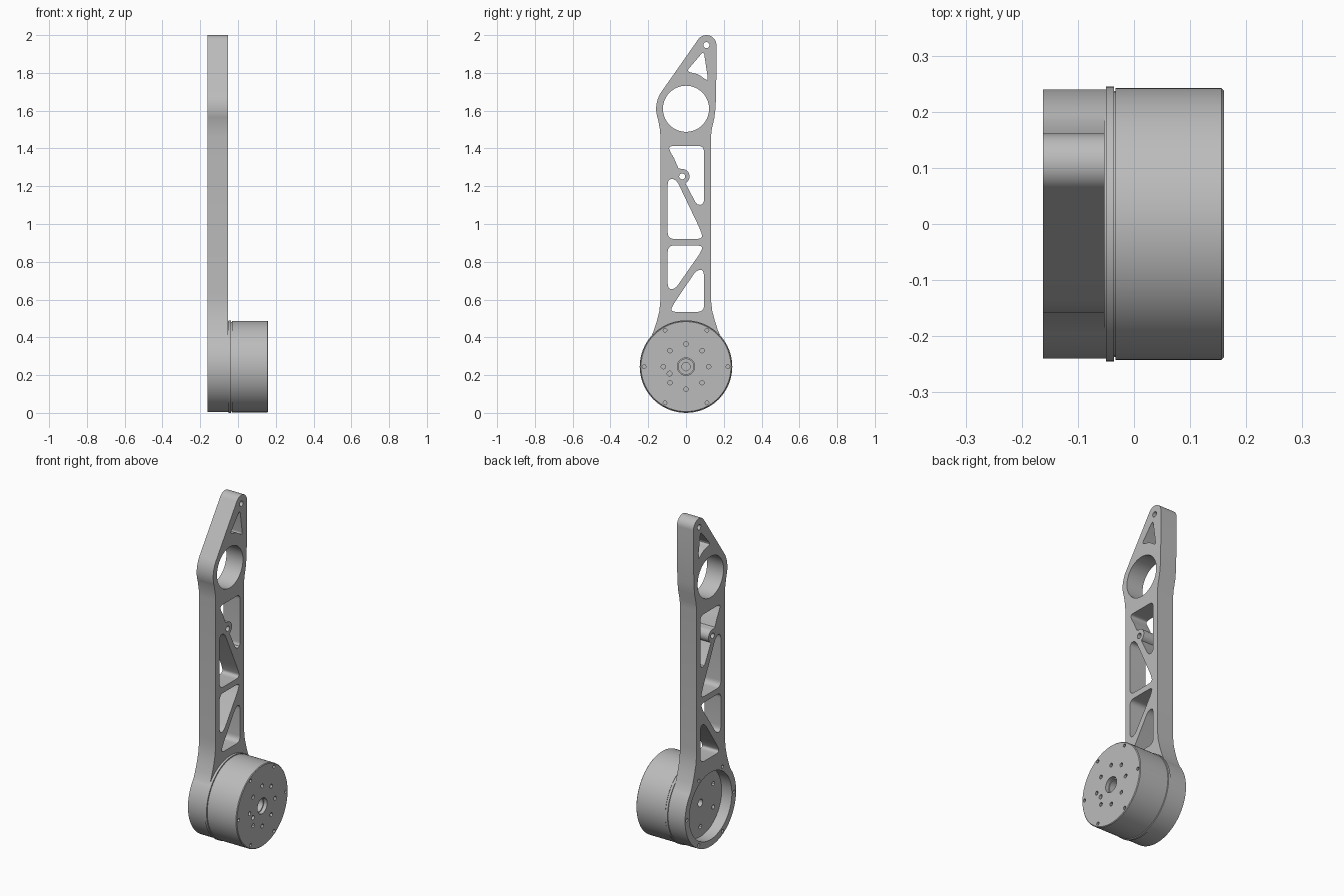
import bpy, bmesh
from math import cos, sin, radians, pi
from mathutils import Matrix, Vector

if "Cube" in bpy.data.objects:
    bpy.data.objects.remove(bpy.data.objects["Cube"])

AXIS_Z = 0.245   # height of the motor axis
RING_Z = 1.61    # height of the large bearing hole

metal = bpy.data.materials.new("grey metal")
metal.use_nodes = True
metal.diffuse_color = (0.5, 0.5, 0.5, 1)
metal.node_tree.nodes["Principled BSDF"].inputs["Base Color"].default_value = (0.5, 0.5, 0.5, 1)


def arc(y, z, r, a0, a1, n=24):
    angles = [radians(a0 + (a1 - a0) * i / n) for i in range(n + 1)]
    return [(y + r * cos(a), z + r * sin(a)) for a in angles]


def circle(y, z, r, n=24):
    return arc(y, z, r, 0, 360, n)[:-1]


def bolt_circle(r, count, hole, start=0):
    step = 2 * pi / count
    return [circle(r * cos(start + i * step), AXIS_Z + r * sin(start + i * step), hole, 12)
            for i in range(count)]


def rounded(points, radius):
    """Round every corner of a polygon with a short curve."""
    out = []
    pts = [Vector(p) for p in points]
    for i, p in enumerate(pts):
        a, b = pts[i - 1] - p, pts[(i + 1) % len(pts)] - p
        start = p + a.normalized() * min(radius, a.length * 0.48)
        end = p + b.normalized() * min(radius, b.length * 0.48)
        for k in range(7):
            t = k / 6
            out.append(tuple(start * (1 - t) ** 2 + p * 2 * t * (1 - t) + end * t * t))
    return out


def finish(ob):
    bpy.ops.object.select_all(action='DESELECT')
    ob.select_set(True)
    bpy.context.view_layer.objects.active = ob
    if ob.type == 'CURVE':
        bpy.ops.object.convert(target='MESH')
        ob = bpy.context.object
    ob.data.materials.clear()
    ob.data.materials.append(metal)
    bpy.ops.object.shade_smooth_by_angle(angle=radians(30))


def plate(name, loops, x0, x1):
    """Flat plate in the YZ plane: first loop is the outline, the rest are holes."""
    cu = bpy.data.curves.new(name, 'CURVE')
    cu.dimensions, cu.fill_mode, cu.extrude = '2D', 'BOTH', (x1 - x0) / 2
    for loop in loops:
        sp = cu.splines.new('POLY')
        sp.points.add(len(loop) - 1)
        for pt, (y, z) in zip(sp.points, loop):
            pt.co = (y, z, 0, 1)
        sp.use_cyclic_u = True
    ob = bpy.data.objects.new(name, cu)
    bpy.context.collection.objects.link(ob)
    ob.matrix_world = Matrix(((0, 0, 1, (x0 + x1) / 2), (1, 0, 0, 0), (0, 1, 0, 0), (0, 0, 0, 1)))
    finish(ob)


def lathe(name, profile):
    """Turn an (x, radius) profile about the motor axis."""
    bm = bmesh.new()
    vs = [bm.verts.new((x, 0, AXIS_Z + r)) for x, r in profile]
    es = [bm.edges.new(pair) for pair in zip(vs, vs[1:])]
    bmesh.ops.spin(bm, geom=vs + es, cent=(0, 0, AXIS_Z), axis=(1, 0, 0),
                   angle=2 * pi, steps=96)
    bmesh.ops.remove_doubles(bm, verts=bm.verts, dist=0.0002)
    bmesh.ops.recalc_face_normals(bm, faces=bm.faces)
    me = bpy.data.meshes.new(name)
    bm.to_mesh(me)
    bm.free()
    ob = bpy.data.objects.new(name, me)
    bpy.context.collection.objects.link(ob)
    finish(ob)


# Arm outline, counter-clockwise from the motor mount
outline = (arc(0, AXIS_Z, 0.24, 141, 399, 80)
           + [(0.168, 0.44), (0.152, 0.49), (0.139, 0.54), (0.133, 0.59), (0.132, 0.63)]
           + [(0.132, 1.46), (0.136, 1.5), (0.15, 1.56), (0.157, 1.62), (0.161, 1.8)]
           + arc(0.108, 1.947, 0.053, 0, 145)
           + arc(0, RING_Z, 0.158, 145, 200)
           + [(-0.138, 1.5), (-0.135, 1.46)]
           + [(-0.135, 0.63), (-0.136, 0.59), (-0.141, 0.54), (-0.153, 0.49), (-0.169, 0.44)])

# Weight-saving windows between the diagonal webs
boss = (-0.02, 1.252)
tip_window = rounded([(0.094, 1.915), (0.118, 1.755), (0.065, 1.793), (0.002, 1.808)], 0.022)
upper_right = (rounded([(0.095, 1.1), (0.095, 1.413), (-0.095, 1.413), (-0.08, 1.375)], 0.03)[3:]
               + [(-0.04, 1.295)] + arc(*boss, 0.039, 95, -65, 16)
               + [(0.05, 1.115), (0.06, 1.104), (0.075, 1.101), (0.088, 1.106)])
upper_left = rounded([(-0.097, 0.921), (0.09, 0.921), (0.078, 0.965), (-0.052, 1.238),
                      (-0.097, 1.238)], 0.035)
lower_left = rounded([(-0.097, 0.886), (0.09, 0.886), (0.078, 0.85), (-0.058, 0.655),
                      (-0.097, 0.655)], 0.035)
lower_right = rounded([(0.095, 0.535), (0.095, 0.757), (0.056, 0.757), (-0.07, 0.57),
                       (-0.082, 0.535)], 0.035)
plate("arm", [outline, circle(0, RING_Z, 0.122, 80), circle(0, AXIS_Z, 0.2, 80),
              circle(0.108, 1.947, 0.016), circle(*boss, 0.016),
              tip_window, upper_right, upper_left, lower_left, lower_right]
      + bolt_circle(0.222, 6, 0.01), -0.162, -0.053)

# Recessed floor of the motor mount
plate("mount_floor", [circle(0, AXIS_Z, 0.201, 80), circle(0, AXIS_Z, 0.022)]
      + bolt_circle(0.14, 6, 0.013, pi / 6), -0.095, -0.052)

# Motor housing with flange ring, groove, chamfered rim and stepped bore
lathe("motor_housing", [
    (-0.053, 0), (-0.053, 0.24), (-0.05, 0.24), (-0.05, 0.245), (-0.036, 0.245),
    (-0.036, 0.237), (-0.033, 0.237), (-0.033, 0.242), (0.156, 0.242), (0.16, 0.238),
    (0.138, 0.238), (0.138, 0.04), (0.07, 0.04), (0.07, 0.022), (0.03, 0.022), (0.03, 0)])

# Motor end cap with bolt holes
plate("motor_cap", [circle(0, AXIS_Z, 0.238, 96), circle(0, AXIS_Z, 0.046, 40),
                    circle(-0.087, 0.208, 0.013)]
      + bolt_circle(0.12, 8, 0.012) + bolt_circle(0.222, 6, 0.01), 0.137, 0.16)
